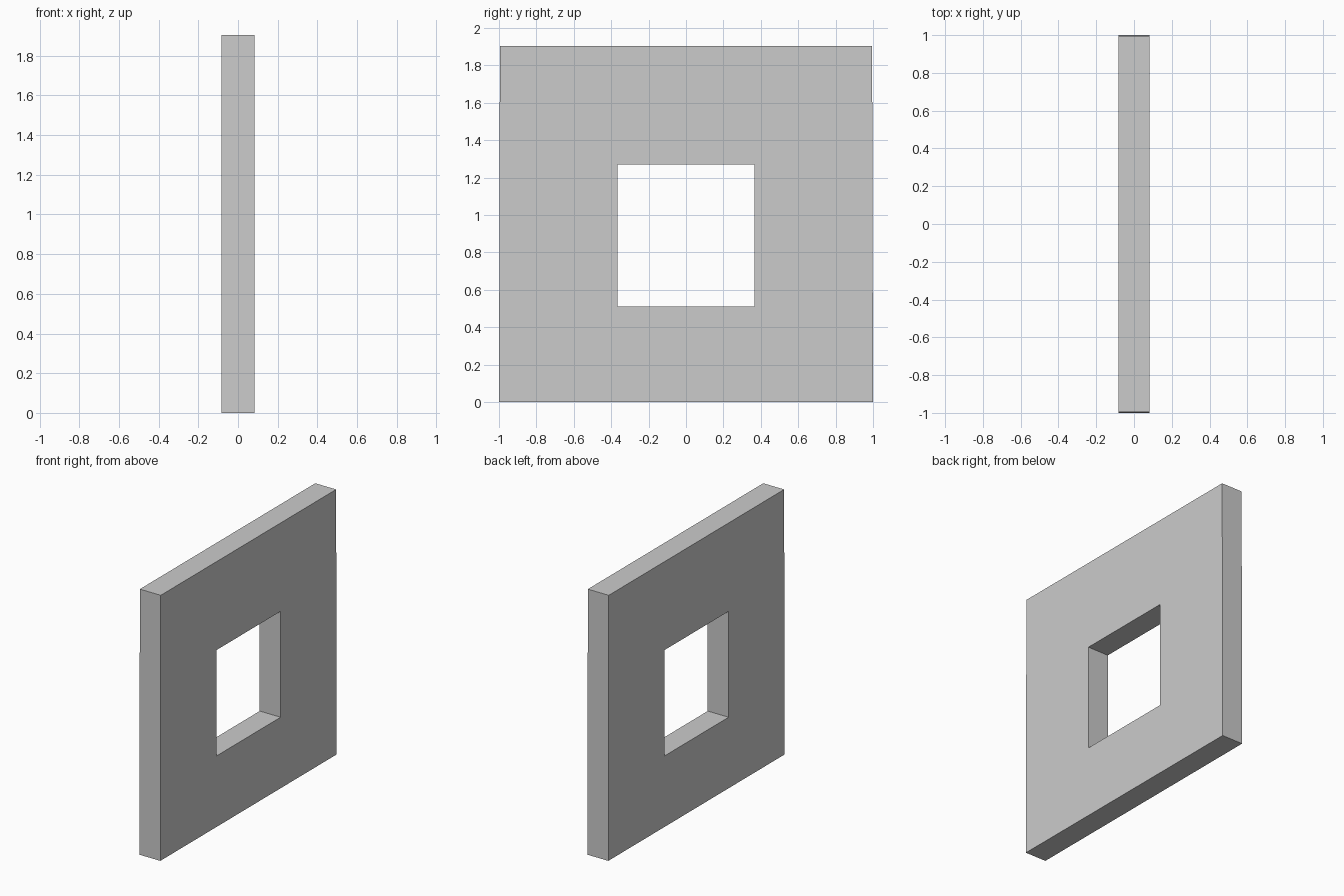
import bpy, bmesh

if "Cube" in bpy.data.objects:
    bpy.data.objects.remove(bpy.data.objects["Cube"])

HALF_T = 0.083  # half the wall thickness

# Outlines in (y, z): slightly tapered wall and its window opening
outer = [(-1, 0), (1, 0), (0.995, 1.905), (-0.995, 1.905)]
inner = [(-0.365, 0.51), (0.365, 0.51), (0.365, 1.27), (-0.365, 1.27)]

bm = bmesh.new()


def loop(points, x):
    return [bm.verts.new((x, y, z)) for y, z in points]


def bridge(a, b):
    for i in range(4):
        j = (i + 1) % 4
        bm.faces.new((a[i], a[j], b[j], b[i]))


# Rings run around the cross-section: outside, front face, reveal, back face
rings = [loop(outer, -HALF_T), loop(outer, HALF_T),
         loop(inner, HALF_T), loop(inner, -HALF_T)]
for k in range(4):
    bridge(rings[k], rings[(k + 1) % 4])
bmesh.ops.recalc_face_normals(bm, faces=bm.faces[:])

# Wall panel with window opening
mesh = bpy.data.meshes.new("window_wall")
bm.to_mesh(mesh)
bm.free()
bpy.context.collection.objects.link(bpy.data.objects.new("window_wall", mesh))
